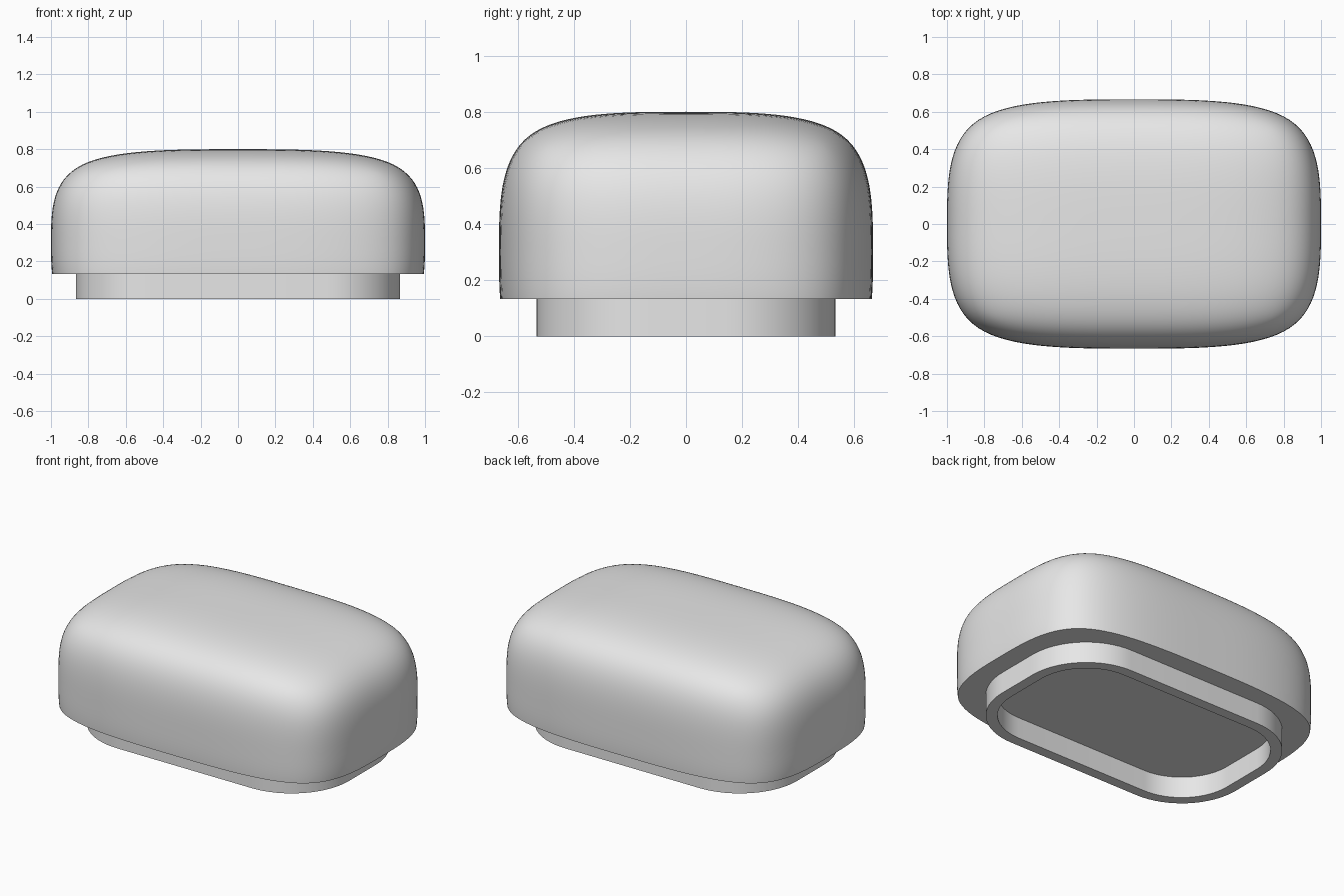
import bpy, bmesh, math
from mathutils import Vector

if "Cube" in bpy.data.objects:
    bpy.data.objects.remove(bpy.data.objects["Cube"], do_unlink=True)

UNIT = 2 / 15
BASE_H = UNIT

grey = bpy.data.materials.new("plain_grey")
grey.use_nodes = True
grey.diffuse_color = (0.8, 0.8, 0.8, 1)
grey.node_tree.nodes["Principled BSDF"].inputs["Base Color"].default_value = (0.8, 0.8, 0.8, 1)


def make_object(name, bm):
    mesh = bpy.data.meshes.new(name)
    bm.to_mesh(mesh)
    bm.free()
    mesh.materials.append(grey)
    obj = bpy.data.objects.new(name, mesh)
    bpy.context.collection.objects.link(obj)
    bpy.ops.object.select_all(action='DESELECT')
    obj.select_set(True)
    bpy.context.view_layer.objects.active = obj
    return obj


# Rounded body: a subdivided box, cut flat at the underside
bm = bmesh.new()
bmesh.ops.create_cube(bm, size=2)
bmesh.ops.subdivide_edges(bm, edges=bm.edges[:], cuts=1, use_grid_fill=True)
for v in bm.verts:
    v.co = Vector((v.co.x, v.co.y * 2 / 3, v.co.z * 0.5 + 0.3))
body = make_object("rounded_body", bm)
sub = body.modifiers.new("rounding", 'SUBSURF')
sub.levels = sub.render_levels = 4
bpy.ops.object.modifier_apply(modifier=sub.name)

bm = bmesh.new()
bm.from_mesh(body.data)
cut = bmesh.ops.bisect_plane(bm, geom=bm.verts[:] + bm.edges[:] + bm.faces[:],
                             plane_co=(0, 0, BASE_H), plane_no=(0, 0, 1), clear_inner=True)
rim = [e for e in cut["geom_cut"] if isinstance(e, bmesh.types.BMEdge)]
bmesh.ops.contextual_create(bm, geom=rim)
bmesh.ops.recalc_face_normals(bm, faces=bm.faces[:])
bm.to_mesh(body.data)
bm.free()
bpy.ops.object.shade_smooth_by_angle(angle=math.radians(35))


# Hollow foot: a rounded rectangular wall under the body
def outline(bm, inset, z, steps=16):
    radius = 3 * UNIT - inset
    cx, cy = 3.5 * UNIT, UNIT
    verts = []
    for q, (sx, sy) in enumerate(((1, 1), (-1, 1), (-1, -1), (1, -1))):
        for i in range(steps + 1):
            a = (q + i / steps) * math.pi / 2
            verts.append(bm.verts.new((sx * cx + radius * math.cos(a),
                                       sy * cy + radius * math.sin(a), z)))
    return verts


bm = bmesh.new()
wall = UNIT / 2
loops = [outline(bm, 0, BASE_H), outline(bm, 0, 0),
         outline(bm, wall, 0), outline(bm, wall, BASE_H)]
for upper, lower in zip(loops, loops[1:] + loops[:1]):
    n = len(upper)
    for i in range(n):
        j = (i + 1) % n
        bm.faces.new((upper[i], lower[i], lower[j], upper[j]))
bmesh.ops.recalc_face_normals(bm, faces=bm.faces[:])
make_object("foot_ring", bm)
bpy.ops.object.shade_smooth_by_angle(angle=math.radians(35))
